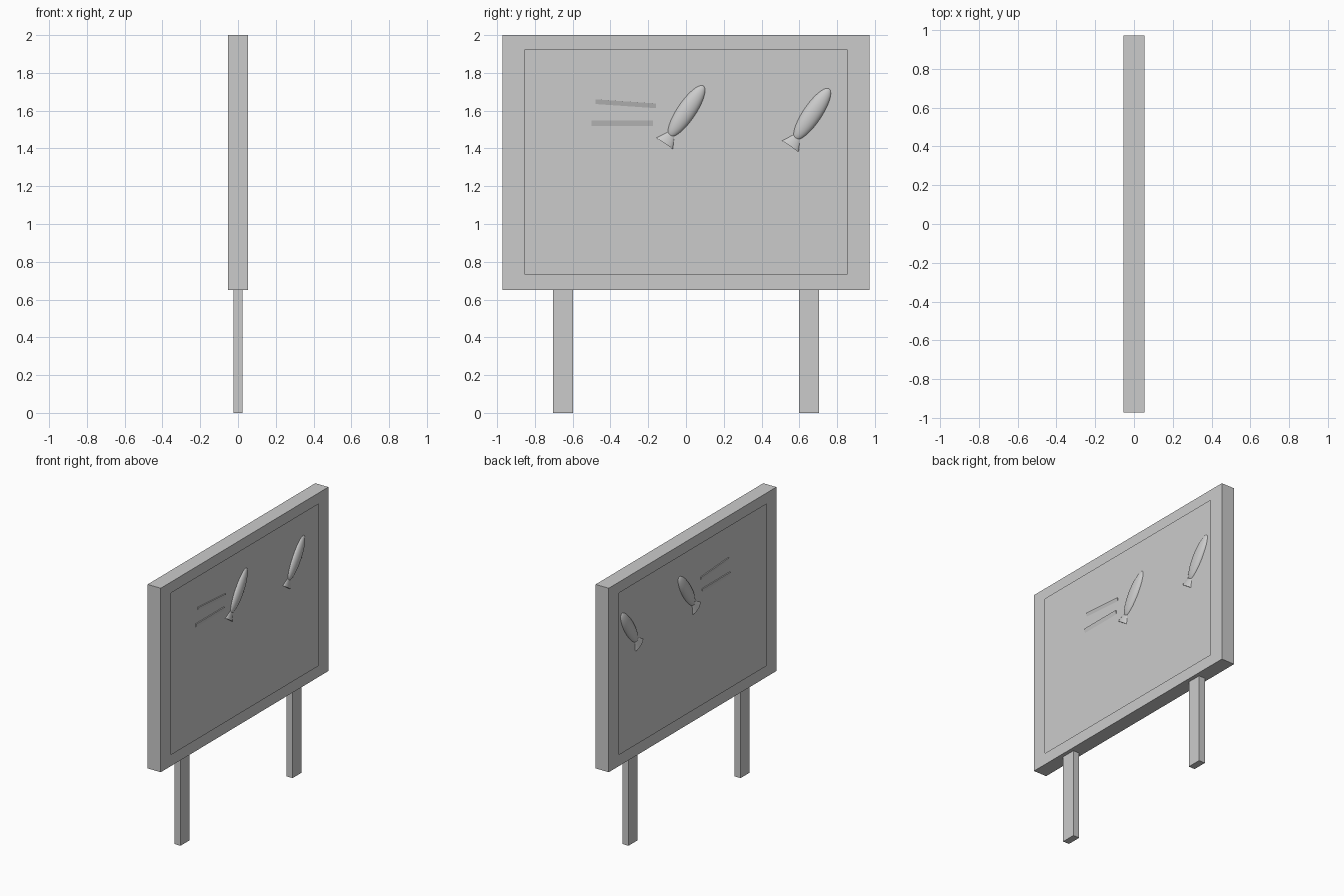
import bpy, bmesh, math
from mathutils import Matrix, Vector

if "Cube" in bpy.data.objects:
    bpy.data.objects.remove(bpy.data.objects["Cube"])

grey = bpy.data.materials.new("plain_grey")
grey.diffuse_color = (0.6, 0.6, 0.6, 1)
grey.use_nodes = True
grey.node_tree.nodes["Principled BSDF"].inputs["Base Color"].default_value = grey.diffuse_color


def make(name, bm, smooth=False):
    bmesh.ops.recalc_face_normals(bm, faces=bm.faces)
    me = bpy.data.meshes.new(name)
    bm.to_mesh(me)
    bm.free()
    ob = bpy.data.objects.new(name, me)
    bpy.context.collection.objects.link(ob)
    me.materials.append(grey)
    if smooth:
        bpy.ops.object.select_all(action='DESELECT')
        ob.select_set(True)
        bpy.context.view_layer.objects.active = ob
        bpy.ops.object.shade_smooth_by_angle(angle=math.radians(40))
    return ob


def box_bm(centre, size):
    bm = bmesh.new()
    bmesh.ops.create_cube(bm, size=1, matrix=Matrix.Translation(centre)
                          @ Matrix.Diagonal((*size, 1)))
    return bm


# Board casing: open window on both broad sides
bm = box_bm((0, 0, 1.325), (0.106, 1.944, 1.35))
sides = [f for f in bm.faces if abs(f.normal.x) > 0.9]
bmesh.ops.inset_individual(bm, faces=sides, thickness=0.08)
for f in sides:
    for v in f.verts:
        v.co.y = math.copysign(0.855, v.co.y)
        v.co.z = 1.92 if v.co.z > 1.3 else 0.735
bmesh.ops.delete(bm, geom=sides, context='FACES')
make("board_frame", bm)

# Thin panel set back inside the casing
make("back_panel", box_bm((0, 0, 1.325), (0.012, 1.94, 1.346)))

# Legs
for name, y in (("left_leg", -0.65), ("right_leg", 0.65)):
    make(name, box_bm((0, y, 0.326), (0.05, 0.106, 0.652)))


# Fish: flattened body and flared tail, showing on both sides of the panel
def fish(prefix, y, z):
    tilt = Matrix.Translation((0, y, z)) @ Matrix.Rotation(math.radians(-34), 4, 'X')
    bm = bmesh.new()
    bmesh.ops.create_uvsphere(bm, u_segments=32, v_segments=20, radius=1,
                              matrix=tilt @ Matrix.Diagonal((0.032, 0.05, 0.164, 1)))
    make(prefix + "_body", bm, True)
    bm = bmesh.new()
    bmesh.ops.create_cone(bm, cap_ends=True, segments=24, radius1=0.055, radius2=0.012,
                          depth=0.085,
                          matrix=tilt @ Matrix.Translation((0, 0, -0.164))
                          @ Matrix.Diagonal((0.4, 1, 1, 1)))
    make(prefix + "_tail", bm, True)


fish("middle_fish", 0.0025, 1.5975)
fish("right_fish", 0.668, 1.5825)


# Bars: thicker at the top, sinking into the panel at the bottom
def bar(name, y0, y1, z0, z1, height):
    bm = bmesh.new()
    ends = []
    for y, z in ((y0, z0), (y1, z1)):
        ends.append([bm.verts.new((x, y, z + dz)) for x, dz in
                     ((-0.014, 0), (0.014, 0), (0.005, -height), (-0.005, -height))])
    a, b = ends
    bm.faces.new(a)
    bm.faces.new(b)
    for i in range(4):
        j = (i + 1) % 4
        bm.faces.new((a[i], a[j], b[j], b[i]))
    make(name, bm)


bar("upper_bar", -0.48, -0.16, 1.66, 1.638, 0.028)
bar("lower_bar", -0.50, -0.175, 1.547, 1.547, 0.032)
